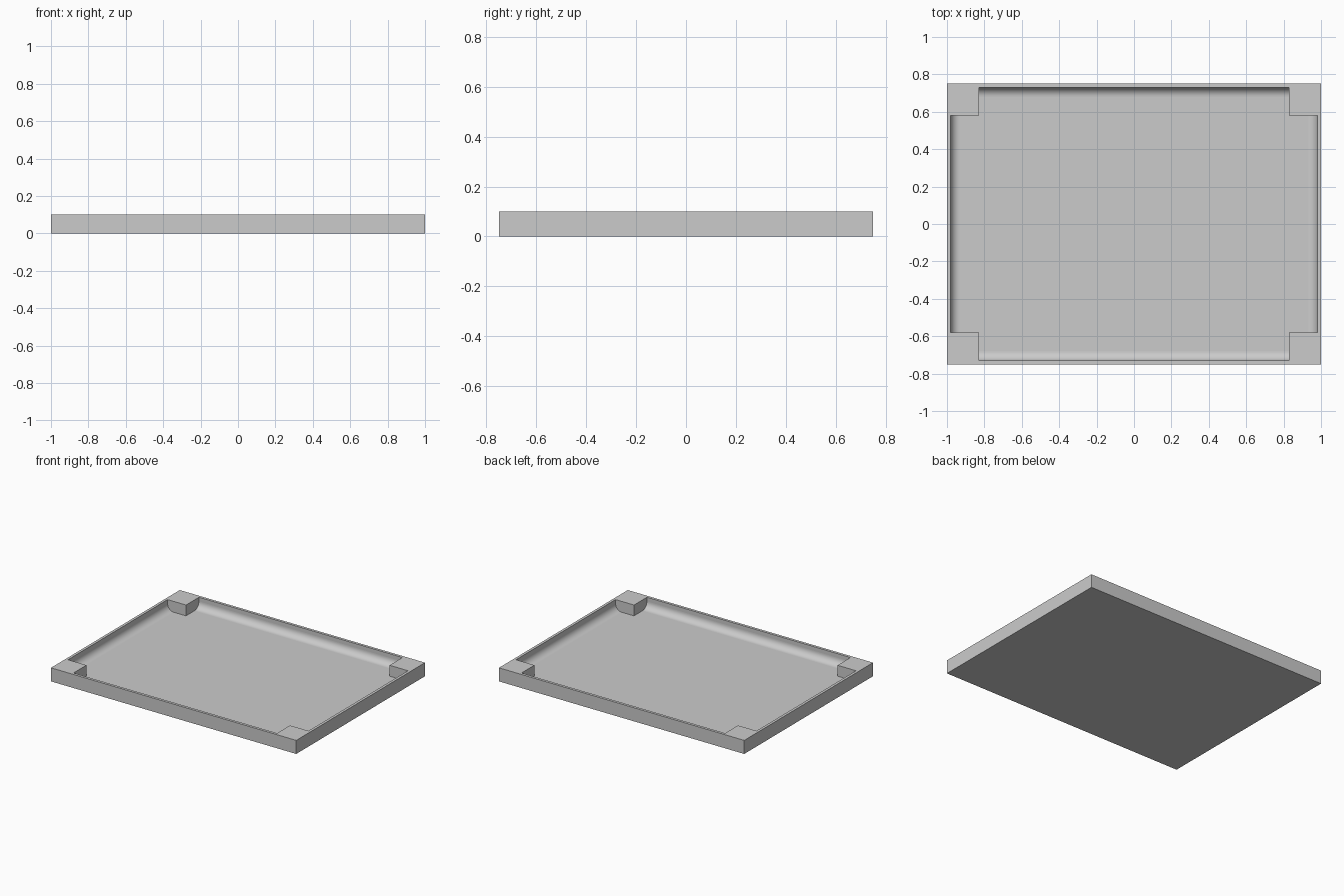
import bpy
import math
from mathutils import Matrix

cube = bpy.data.objects.get("Cube")
if cube:
    bpy.data.objects.remove(cube, do_unlink=True)

HALF_X, HALF_Y, HEIGHT = 1.0, 0.75, 0.1
WALL, FLOOR, CORNER = 0.02, 0.02, 0.17
COVE, STEPS = 0.05, 12

grey = bpy.data.materials.new("plain grey")
grey.use_nodes = True
colour = (0.6, 0.6, 0.6, 1)
grey.diffuse_color = colour
grey.node_tree.nodes["Principled BSDF"].inputs["Base Color"].default_value = colour


def prism(name, profile, half_length, turn=0.0):
    """Extrude a (y, z) profile along x, then turn it about z."""
    n = len(profile)
    verts = [(x, y, z) for x in (-half_length, half_length) for y, z in profile]
    faces = [(i, (i + 1) % n, n + (i + 1) % n, n + i) for i in range(n)]
    faces += [tuple(reversed(range(n))), tuple(range(n, 2 * n))]
    mesh = bpy.data.meshes.new(name)
    mesh.from_pydata(verts, [], [tuple(reversed(f)) for f in faces])
    mesh.transform(Matrix.Rotation(turn, 4, "Z"))
    import_bm = bmesh.new()
    import_bm.from_mesh(mesh)
    bmesh.ops.recalc_face_normals(import_bm, faces=import_bm.faces)
    import_bm.to_mesh(mesh)
    import_bm.free()
    mesh.materials.append(grey)
    obj = bpy.data.objects.new(name, mesh)
    bpy.context.collection.objects.link(obj)
    return obj


def trough(half_width):
    """Open channel section with a quarter-round cove along each side."""
    right = []
    for i in range(STEPS + 1):
        a = math.pi / 2 * i / STEPS
        right.append((half_width - COVE + COVE * math.sin(a),
                      FLOOR + COVE - COVE * math.cos(a)))
    right.append((half_width, 2 * HEIGHT))
    return right + [(-y, z) for y, z in reversed(right)]


import bmesh

# Solid tray block
tray = prism("tray", [(-HALF_Y, 0), (HALF_Y, 0), (HALF_Y, HEIGHT), (-HALF_Y, HEIGHT)], HALF_X)

# Two crossing coved channels hollow it out and leave square corner blocks
cutters = [
    prism("long_channel_cutter", trough(HALF_Y - WALL), HALF_X - CORNER),
    prism("cross_channel_cutter", trough(HALF_X - WALL), HALF_Y - CORNER, math.pi / 2),
]
for cutter in cutters:
    cutter.hide_render = True
    mod = tray.modifiers.new(cutter.name, "BOOLEAN")
    mod.operation = "DIFFERENCE"
    mod.solver = "EXACT"
    mod.object = cutter

bpy.context.view_layer.update()
graph = bpy.context.evaluated_depsgraph_get()
hollowed = bpy.data.meshes.new_from_object(tray.evaluated_get(graph))
tray.modifiers.clear()
tray.data = hollowed
for cutter in cutters:
    bpy.data.objects.remove(cutter, do_unlink=True)

# Smooth the coves only, keep every straight face flat
for face in tray.data.polygons:
    face.use_smooth = max(abs(c) for c in face.normal) < 0.9999
